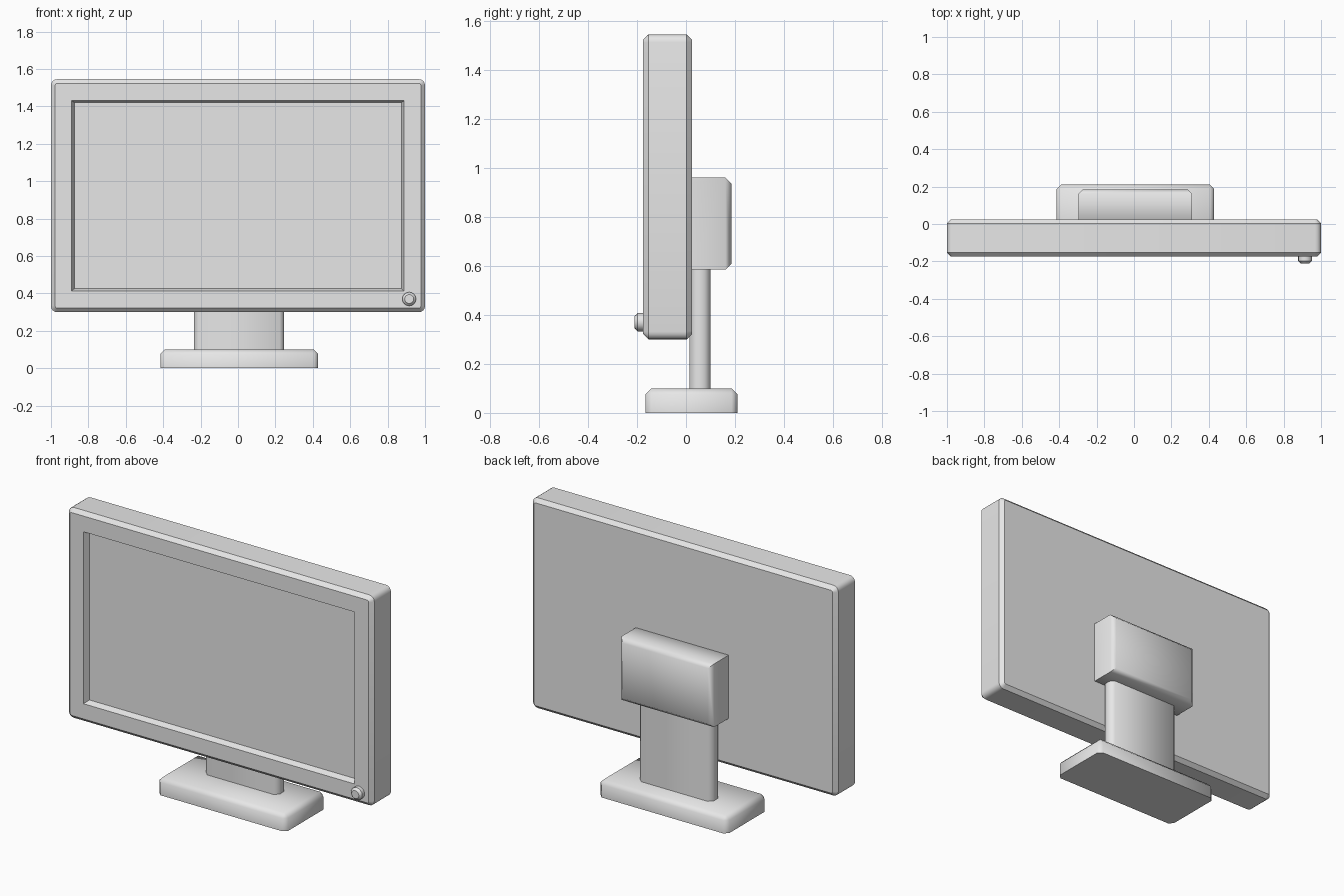
import bpy, bmesh
from math import pi, cos, sin, radians

if "Cube" in bpy.data.objects:
    bpy.data.objects.remove(bpy.data.objects["Cube"])

grey = bpy.data.materials.new("light grey")
grey.use_nodes = True
grey.diffuse_color = (0.8, 0.8, 0.8, 1)
grey.node_tree.nodes["Principled BSDF"].inputs["Base Color"].default_value = (0.8, 0.8, 0.8, 1)


def finish(bm, name, angle):
    bmesh.ops.recalc_face_normals(bm, faces=bm.faces)
    mesh = bpy.data.meshes.new(name)
    bm.to_mesh(mesh)
    bm.free()
    mesh.materials.append(grey)
    ob = bpy.data.objects.new(name, mesh)
    bpy.context.collection.objects.link(ob)
    bpy.ops.object.select_all(action='DESELECT')
    ob.select_set(True)
    bpy.context.view_layer.objects.active = ob
    bpy.ops.object.shade_smooth_by_angle(angle=radians(angle))
    return ob


def block(lo, hi):
    """Box mesh between two corners."""
    bm = bmesh.new()
    bmesh.ops.create_cube(bm, size=1)
    for v in bm.verts:
        v.co = [(a + b) / 2 + c * (b - a) for a, b, c in zip(lo, hi, v.co)]
    return bm


def chamfer(bm, width, keep, segments=1):
    """Bevel the edges chosen by keep(vertex_a, vertex_b)."""
    edges = [e for e in bm.edges if keep(e.verts[0].co, e.verts[1].co)]
    bmesh.ops.bevel(bm, geom=edges, offset=width, segments=segments, profile=0.5, affect='EDGES')


# Screen housing: rounded corners, chamfered rims, recessed display
FRONT, BACK = -0.175, 0.025
bm = block((-1, FRONT, 0.30), (1, BACK, 1.545))
chamfer(bm, 0.032, lambda a, b: abs(a.y - b.y) > 0.1, segments=4)
chamfer(bm, 0.022, lambda a, b: abs(a.y - b.y) < 0.01)
bm.normal_update()
front = min(bm.faces, key=lambda f: f.calc_center_median().y)
rim = list(front.verts)
bm.faces.remove(front)


def rectangle(x0, x1, z0, z1, y):
    return [bm.verts.new((x, y, z)) for x, z in ((x0, z0), (x1, z0), (x1, z1), (x0, z1))]


def loop_edges(verts):
    return [bm.edges.get((a, b)) or bm.edges.new((a, b))
            for a, b in zip(verts, verts[1:] + verts[:1])]


opening = rectangle(-0.89, 0.887, 0.412, 1.43, FRONT)
display = rectangle(-0.875, 0.875, 0.425, 1.42, FRONT + 0.035)
# bezel: four panels between the rim and the opening, split at the corners
bm.verts.index_update()
mid_x, mid_z = 0, 0.92
corners = []
for o in opening:
    sx = 1 if o.co.x > mid_x else -1
    sz = 1 if o.co.z > mid_z else -1
    corners.append(max(rim, key=lambda v: sx * v.co.x + sz * v.co.z))
n = len(rim)
for i in range(4):
    j = (i + 1) % 4
    a, b = rim.index(corners[i]), rim.index(corners[j])
    forward = [rim[(a + k) % n] for k in range((b - a) % n + 1)]
    backward = [rim[(a - k) % n] for k in range((a - b) % n + 1)]
    bm.faces.new(min(forward, backward, key=len) + [opening[j], opening[i]])
    bm.faces.new((opening[i], opening[j], display[j], display[i]))
bm.faces.new(display)
finish(bm, "screen_housing", 30)

# Power button: short round knob with a chamfered face
bm = bmesh.new()
SIDES = 16
rings = [[bm.verts.new((0.915 + r * cos(2 * pi * i / SIDES), y, 0.37 + r * sin(2 * pi * i / SIDES)))
          for i in range(SIDES)]
         for r, y in ((0.037, FRONT + 0.01), (0.037, -0.197), (0.024, -0.21))]
for low, high in zip(rings, rings[1:]):
    for i in range(SIDES):
        j = (i + 1) % SIDES
        bm.faces.new((low[i], low[j], high[j], high[i]))
for end in (rings[0], rings[-1]):
    bm.faces.new(end)
finish(bm, "power_button", 30)

# Rear mount
bm = block((-0.297, 0.0, 0.585), (0.311, 0.185, 0.96))
chamfer(bm, 0.024, lambda a, b: max(a.y, b.y) > 0.1 and (a.y + b.y > 0.3 or abs(a.x - b.x) > 0.1)
        or abs(a.x - b.x) > 0.1)
finish(bm, "rear_mount", 50)

# Stand column with chamfered upright edges
bm = block((-0.235, 0.014, 0.08), (0.247, 0.1, 0.62))
chamfer(bm, 0.024, lambda a, b: abs(a.z - b.z) > 0.1)
finish(bm, "stand_column", 50)

# Foot: everything chamfered except the underside
bm = block((-0.415, -0.166, 0), (0.429, 0.21, 0.1))
chamfer(bm, 0.024, lambda a, b: max(a.z, b.z) > 0.05)
finish(bm, "stand_foot", 50)
